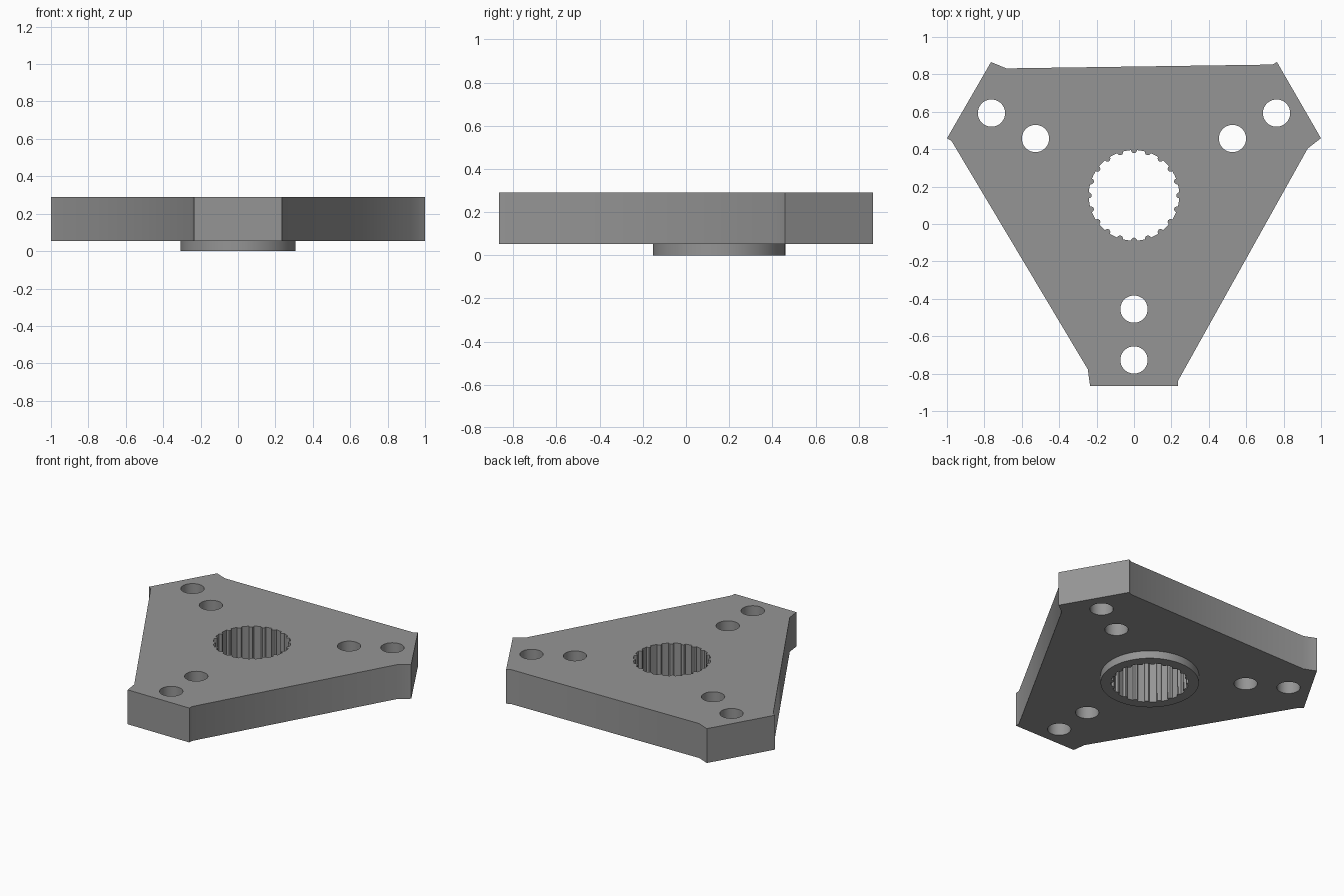
import bpy, bmesh
from math import sin, cos, pi, radians
from mathutils import Vector, Matrix

if "Cube" in bpy.data.objects:
    bpy.data.objects.remove(bpy.data.objects["Cube"])

CENTRE = Vector((0, 0.153))          # axis of the three-fold symmetry
PLATE_BOTTOM, PLATE_TOP = 0.053, 0.29
BORE, TOOTH, TEETH = 0.242, 0.016, 20

grey = bpy.data.materials.new("mid grey")
grey.diffuse_color = (0.3, 0.3, 0.3, 1)
grey.use_nodes = True
grey.node_tree.nodes["Principled BSDF"].inputs["Base Color"].default_value = grey.diffuse_color


def turned(points, k):
    """Points turned by k thirds of a circle."""
    rot = Matrix.Rotation(radians(120 * k), 2)
    return [rot @ Vector(p) for p in points]


def circle(r, n, centre=(0, 0)):
    return [Vector(centre) + Vector((r * cos(2 * pi * i / n), r * sin(2 * pi * i / n)))
            for i in range(n)]


def splined_bore():
    """Round bore with small rounded ribs pointing inwards."""
    pts = []
    for i in range(TEETH):
        a = 2 * pi * i / TEETH
        out, side = Vector((cos(a), sin(a))), Vector((-sin(a), cos(a)))
        for t in range(-90, 91, 30):
            t = radians(t)
            pts.append(out * (BORE - TOOTH * cos(t)) + side * TOOTH * sin(t))
        for f in (0.35, 0.5, 0.65):
            b = a + f * 2 * pi / TEETH
            pts.append(Vector((cos(b), sin(b))) * BORE)
    return pts


def extruded(name, loops, z0, z1):
    """Fill an outline with its holes and extrude it from z0 to z1."""
    curve = bpy.data.curves.new(name, 'CURVE')
    curve.dimensions = '2D'
    curve.fill_mode = 'BOTH'
    curve.extrude = (z1 - z0) / 2
    for loop in loops:
        s = curve.splines.new('POLY')
        s.points.add(len(loop) - 1)
        for p, v in zip(s.points, loop):
            p.co = (v.x + CENTRE.x, v.y + CENTRE.y, 0, 1)
        s.use_cyclic_u = True
    obj = bpy.data.objects.new(name, curve)
    bpy.context.collection.objects.link(obj)
    bpy.ops.object.select_all(action='DESELECT')
    obj.select_set(True)
    bpy.context.view_layer.objects.active = obj
    bpy.ops.object.convert(target='MESH')
    obj = bpy.context.view_layer.objects.active
    bm = bmesh.new()
    bm.from_mesh(obj.data)
    bmesh.ops.remove_doubles(bm, verts=bm.verts, dist=0.0001)
    bmesh.ops.translate(bm, verts=bm.verts, vec=(0, 0, (z0 + z1) / 2))
    bmesh.ops.recalc_face_normals(bm, faces=bm.faces)
    bm.to_mesh(obj.data)
    bm.free()
    obj.data.materials.clear()
    obj.data.materials.append(grey)
    bpy.ops.object.shade_smooth_by_angle(angle=radians(30))
    return obj


# Three-armed plate: one arm end repeated, with two bolt holes per arm
arm = [(-0.247, -0.93), (-0.235, -1.0185), (0.235, -1.0185), (0.236, -0.99)]
outline, holes = [], []
for k in range(3):
    outline += turned(arm, k)
    for r in (0.608, 0.88):
        holes.append(circle(0.073, 40, turned([(0, -r)], k)[0]))
extruded("plate", [outline, splined_bore()] + holes, PLATE_BOTTOM, PLATE_TOP)

# Collar under the plate around the bore
extruded("collar", [circle(0.307, 72), splined_bore()], 0, PLATE_BOTTOM)
